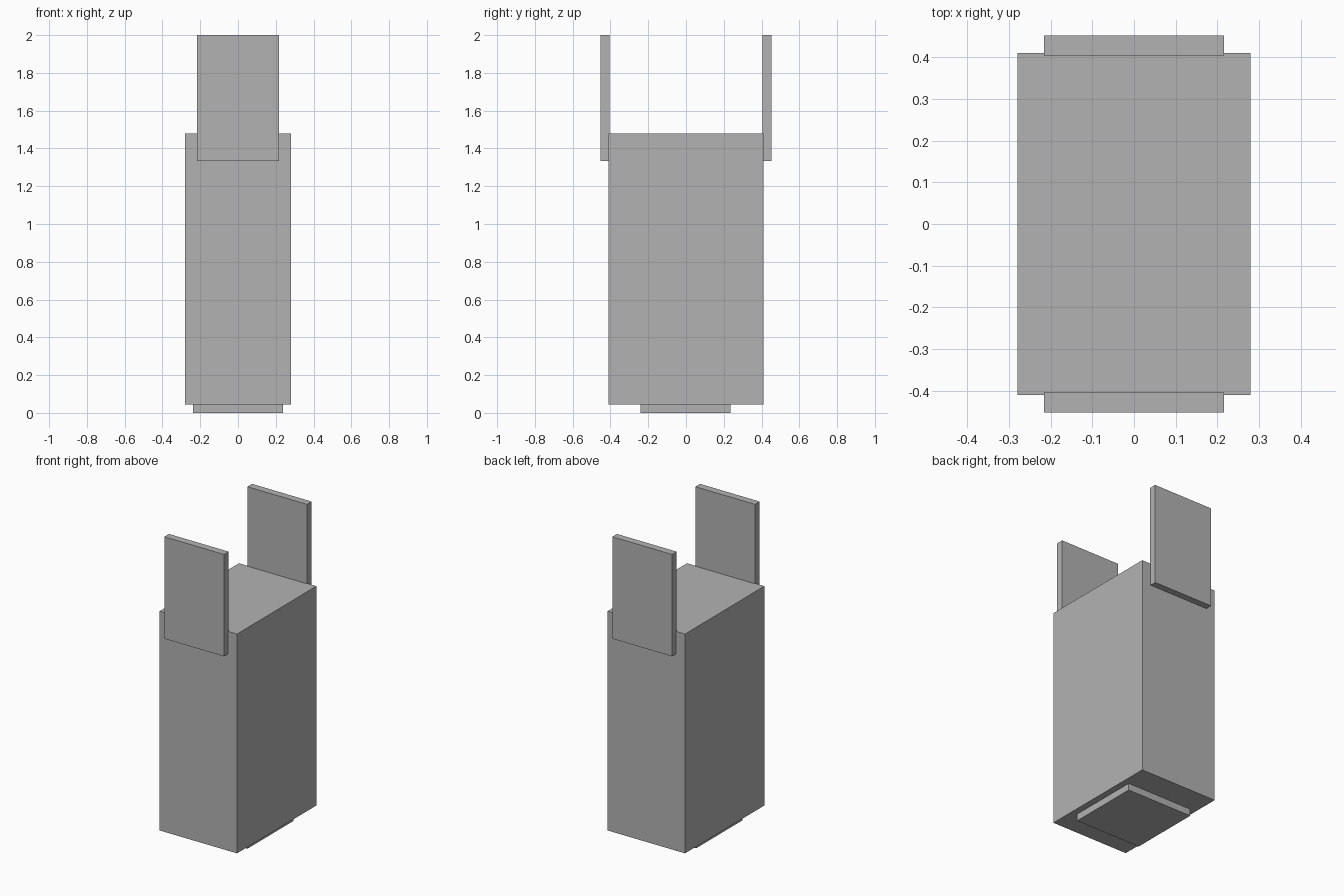
import bpy

if "Cube" in bpy.data.objects:
    bpy.data.objects.remove(bpy.data.objects["Cube"], do_unlink=True)

grey = bpy.data.materials.new("plain_grey")
grey.use_nodes = True
colour = (0.45, 0.45, 0.45, 1)
grey.diffuse_color = colour
grey.node_tree.nodes["Principled BSDF"].inputs["Base Color"].default_value = colour


def box(name, low, high):
    """Add a flat-sided box spanning two opposite corners."""
    centre = [(a + b) / 2 for a, b in zip(low, high)]
    bpy.ops.mesh.primitive_cube_add(size=1, location=centre)
    part = bpy.context.object
    part.name = name
    part.scale = [b - a for a, b in zip(low, high)]
    bpy.ops.object.transform_apply(location=False, rotation=False, scale=True)
    part.data.materials.append(grey)
    return part


# Main block and the shallow foot under it
box("body", (-0.28, -0.41, 0.045), (0.28, 0.41, 1.48))
box("foot", (-0.238, -0.242, 0), (0.238, 0.235, 0.045))

# Upright panels overlapping the front and back of the body
for name, side in (("front_panel", -1), ("back_panel", 1)):
    inner, outer = sorted((side * 0.405, side * 0.453))
    box(name, (-0.216, inner, 1.333), (0.216, outer, 2))
